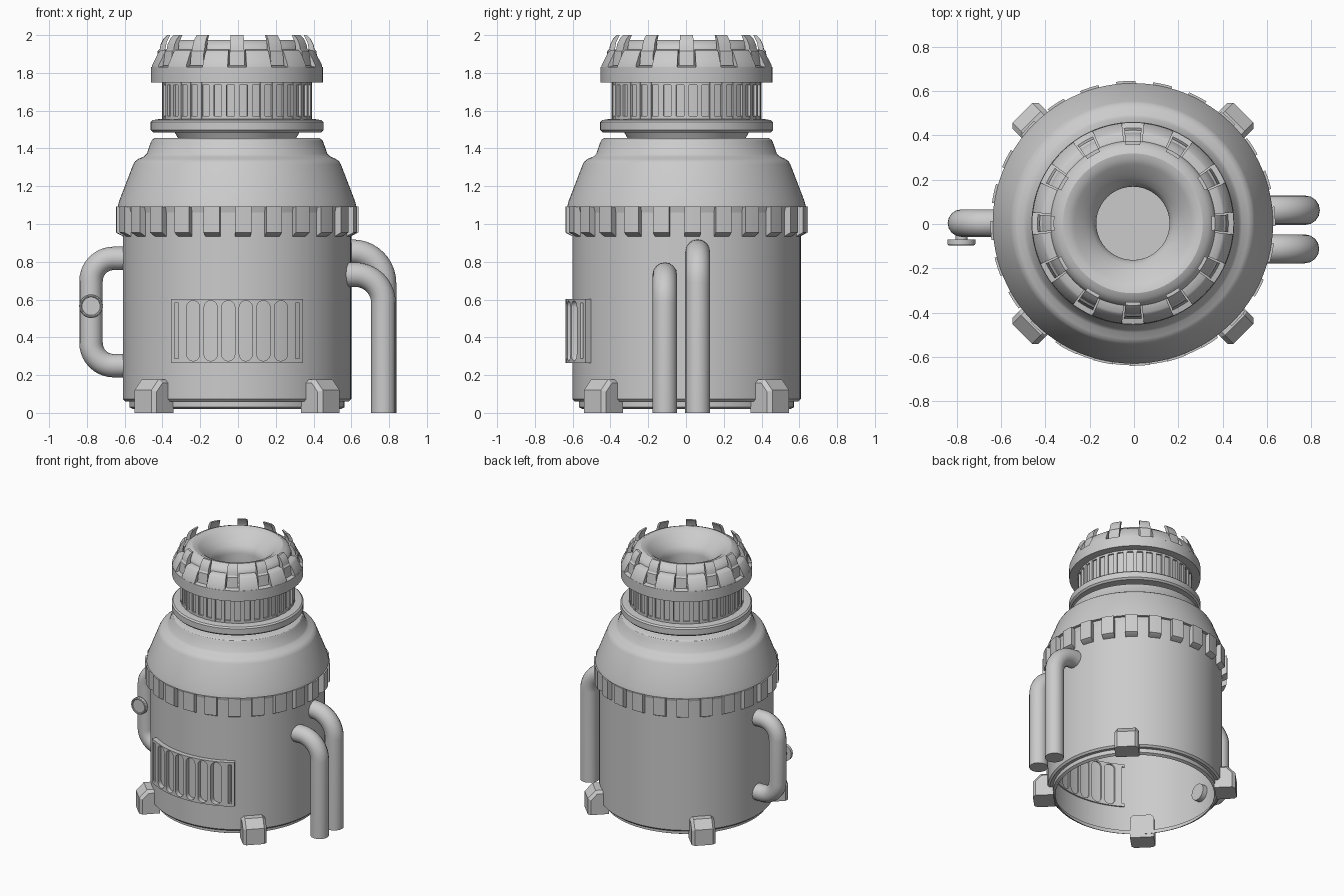
import bpy, bmesh
from math import sin, cos, pi, radians, asin
from mathutils import Vector, Matrix

if "Cube" in bpy.data.objects:
    bpy.data.objects.remove(bpy.data.objects["Cube"])

CX, CY = -0.005, 0.003  # axis of the round body


def finish(name, bm, angle=32):
    bmesh.ops.recalc_face_normals(bm, faces=bm.faces)
    me = bpy.data.meshes.new(name)
    bm.to_mesh(me)
    bm.free()
    ob = bpy.data.objects.new(name, me)
    bpy.context.collection.objects.link(ob)
    smooth(ob, angle)
    return ob


def smooth(ob, angle=32):
    bpy.ops.object.select_all(action='DESELECT')
    ob.select_set(True)
    bpy.context.view_layer.objects.active = ob
    bpy.ops.object.shade_smooth_by_angle(angle=radians(angle))


def lathe(name, profile, n=96):
    bm = bmesh.new()
    vs = [bm.verts.new((CX + r, CY, z)) for r, z in profile]
    es = [bm.edges.new(p) for p in zip(vs, vs[1:])]
    bmesh.ops.spin(bm, geom=vs + es, cent=(CX, CY, 0), axis=(0, 0, 1),
                   angle=2 * pi, steps=n, use_merge=False)
    bmesh.ops.remove_doubles(bm, verts=bm.verts, dist=1e-4)
    return finish(name, bm)


def arc_blocks(name, profile, centres, half, n=4, angle=32):
    """Solid ring sectors with an (r, z) outline, one at each centre angle."""
    bm = bmesh.new()
    for c in centres:
        rings = []
        for i in range(n + 1):
            a = c - half + 2 * half * i / n
            rings.append([bm.verts.new((CX + r * cos(a), CY + r * sin(a), z)) for r, z in profile])
        m = len(profile)
        for p, q in zip(rings, rings[1:]):
            for j in range(m):
                bm.faces.new((p[j], p[(j + 1) % m], q[(j + 1) % m], q[j]))
        bm.faces.new(rings[0])
        bm.faces.new(rings[-1])
    return finish(name, bm, angle)


def tube(name, corners, y, r, fillet):
    """Round pipe through (x, z) corners with rounded bends."""
    P = [Vector((x, y, z)) for x, z in corners]
    pts = [P[0]]
    for a, b, c in zip(P, P[1:], P[2:]):
        u, v = (a - b).normalized(), (c - b).normalized()
        o = b + (u + v) * fillet
        for i in range(11):
            t = i / 10 * pi / 2
            pts.append(o - v * fillet * cos(t) - u * fillet * sin(t))
    pts.append(P[-1])
    cu = bpy.data.curves.new(name, 'CURVE')
    cu.dimensions = '3D'
    cu.bevel_depth, cu.bevel_resolution, cu.use_fill_caps = r, 6, True
    s = cu.splines.new('POLY')
    s.points.add(len(pts) - 1)
    for sp, p in zip(s.points, pts):
        sp.co = (*p, 1)
    ob = bpy.data.objects.new(name, cu)
    bpy.context.collection.objects.link(ob)
    bpy.ops.object.select_all(action='DESELECT')
    ob.select_set(True)
    bpy.context.view_layer.objects.active = ob
    bpy.ops.object.convert(target='MESH')
    smooth(bpy.context.object)


def spread(n, offset=0.0):
    return [offset + 2 * pi * i / n for i in range(n)]


# Hollow lower body, open at the bottom
lathe("body", [(0.55, 0.02), (0.57, 0.03), (0.57, 0.06), (0.592, 0.06), (0.605, 0.073),
               (0.605, 1.06)])

# Shoulder dome
lathe("shoulder", [(0.605, 1.06), (0.612, 1.09), (0.632, 1.09), (0.625, 1.12), (0.55, 1.315),
                   (0.54, 1.332), (0.522, 1.345), (0.492, 1.358), (0.478, 1.372),
                   (0.458, 1.43), (0.45, 1.446), (0.435, 1.455), (0.30, 1.455)])

# Teeth hanging from the shoulder
arc_blocks("shoulder_teeth", [(0.595, 1.092), (0.642, 1.092), (0.642, 0.955), (0.605, 0.935),
                              (0.595, 0.935)], spread(24, -pi / 2 + 0.05), 0.068)

# Neck, flange, grip core, collar and funnel
lathe("head", [(0.31, 1.45), (0.33, 1.485), (0.445, 1.485), (0.457, 1.497), (0.457, 1.54),
               (0.447, 1.55), (0.415, 1.555), (0.385, 1.555), (0.385, 1.75), (0.455, 1.75),
               (0.455, 1.83), (0.372, 1.85), (0.372, 1.925), (0.362, 1.945), (0.34, 1.965),
               (0.315, 1.975), (0.29, 1.97), (0.265, 1.955), (0.215, 1.91), (0.185, 1.88),
               (0.17, 1.855), (0.165, 1.83), (0.165, 1.7), (0, 1.7)])

# Ribbed grip with end rings
arc_blocks("grip_ribs", [(0.38, 1.555), (0.398, 1.555), (0.398, 1.752), (0.38, 1.752)],
           spread(36), 0.034, 2)
for label, z0, z1 in (("lower", 1.55, 1.572), ("upper", 1.737, 1.752)):
    lathe("grip_ring_" + label, [(0.38, z0), (0.396, z0), (0.396, z1), (0.38, z1)])

# Crown segments with a claw in each slot
arc_blocks("crown_segments", [(0.37, 1.82), (0.455, 1.82), (0.453, 1.84), (0.417, 1.91),
                              (0.405, 1.92), (0.37, 1.925)], spread(12, pi / 12), 0.152, 6)
arc_blocks("crown_claws", [(0.365, 1.84), (0.43, 1.84), (0.42, 1.915), (0.41, 1.925),
                           (0.405, 1.95), (0.39, 1.98), (0.37, 2.0), (0.355, 2.0),
                           (0.375, 1.96), (0.38, 1.93)], spread(12), 0.092, 3)

# Curved vent panel with slots cut through to the body
panel = arc_blocks("vent_panel", [(0.595, 0.265), (0.64, 0.265), (0.64, 0.602), (0.595, 0.602)],
                   [-pi / 2], asin(0.35 / 0.64), 28)


def slot_cutter(x, w, z0, z1, rounded):
    r = w / 2
    if rounded:
        out = [(x + r * cos(t), z1 - r + r * sin(t)) for t in [pi * i / 10 for i in range(11)]]
        out += [(x + r * cos(t), z0 + r + r * sin(t)) for t in [pi + pi * i / 10 for i in range(11)]]
    else:
        out = [(x - r, z0), (x + r, z0), (x + r, z1), (x - r, z1)]
    bm = bmesh.new()
    f = bm.faces.new([bm.verts.new((px, -0.8, pz)) for px, pz in out])
    g = bmesh.ops.extrude_face_region(bm, geom=[f])['geom']
    bmesh.ops.translate(bm, vec=(0, 0.5, 0), verts=[v for v in g if isinstance(v, bmesh.types.BMVert)])
    ob = finish("slot_cutter", bm)
    ob.hide_render = True
    return ob


cutters = [slot_cutter(CX + (i - 2.5) * 0.093, 0.07, 0.275, 0.594, True) for i in range(6)]
cutters += [slot_cutter(CX + s * 0.32, 0.022, 0.287, 0.582, False) for s in (-1, 1)]
for c in cutters:
    mod = panel.modifiers.new("slot", 'BOOLEAN')
    mod.operation, mod.solver, mod.object = 'DIFFERENCE', 'EXACT', c
    bpy.context.view_layer.objects.active = panel
    bpy.ops.object.modifier_apply(modifier=mod.name)
    bpy.data.objects.remove(c)
smooth(panel)

# Side handle and the two drain pipes
tube("handle", [(-0.57, 0.818), (-0.778, 0.818), (-0.778, 0.25), (-0.57, 0.25)], 0.004, 0.062, 0.12)
tube("tall_pipe", [(0.57, 0.852), (0.772, 0.852), (0.772, 0.0)], 0.062, 0.066, 0.165)
tube("short_pipe", [(0.565, 0.732), (0.77, 0.732), (0.77, 0.0)], -0.112, 0.065, 0.15)

# Round dial on the handle: stem, disc and raised rim
dial = bmesh.new()
for r, y0, y1 in ((0.027, -0.04, -0.075), (0.063, -0.07, -0.09)):
    M = Matrix.Translation((-0.778, (y0 + y1) / 2, 0.565)) @ Matrix.Rotation(pi / 2, 4, 'X')
    bmesh.ops.create_cone(dial, cap_ends=True, segments=32, radius1=r, radius2=r,
                          depth=abs(y1 - y0), matrix=M)
finish("dial", dial)
bpy.ops.mesh.primitive_torus_add(major_radius=0.055, minor_radius=0.007, major_segments=32,
                                 minor_segments=8, location=(-0.778, -0.09, 0.565),
                                 rotation=(pi / 2, 0, 0))
bpy.context.object.name = "dial_rim"
smooth(bpy.context.object)

# Four chamfered feet on the diagonals
for k in range(4):
    bm = bmesh.new()
    outline = [(0.56, 0), (0.705, 0), (0.705, 0.12), (0.65, 0.178), (0.56, 0.178)]
    f = bm.faces.new([bm.verts.new((r, -0.083, z)) for r, z in outline])
    g = bmesh.ops.extrude_face_region(bm, geom=[f])['geom']
    bmesh.ops.translate(bm, vec=(0, 0.166, 0), verts=[v for v in g if isinstance(v, bmesh.types.BMVert)])
    edges = [e for e in bm.edges if all(v.co.x > 0.6 or v.co.z > 0.15 for v in e.verts)
             and abs(e.verts[0].co.y - e.verts[1].co.y) < 0.01]
    bmesh.ops.bevel(bm, geom=edges, offset=0.02, segments=1, affect='EDGES')
    bmesh.ops.transform(bm, verts=bm.verts, matrix=Matrix.Translation((CX, CY, 0))
                        @ Matrix.Rotation(pi / 4 + k * pi / 2, 4, 'Z'))
    finish("foot_%d" % (k + 1), bm, 20)
